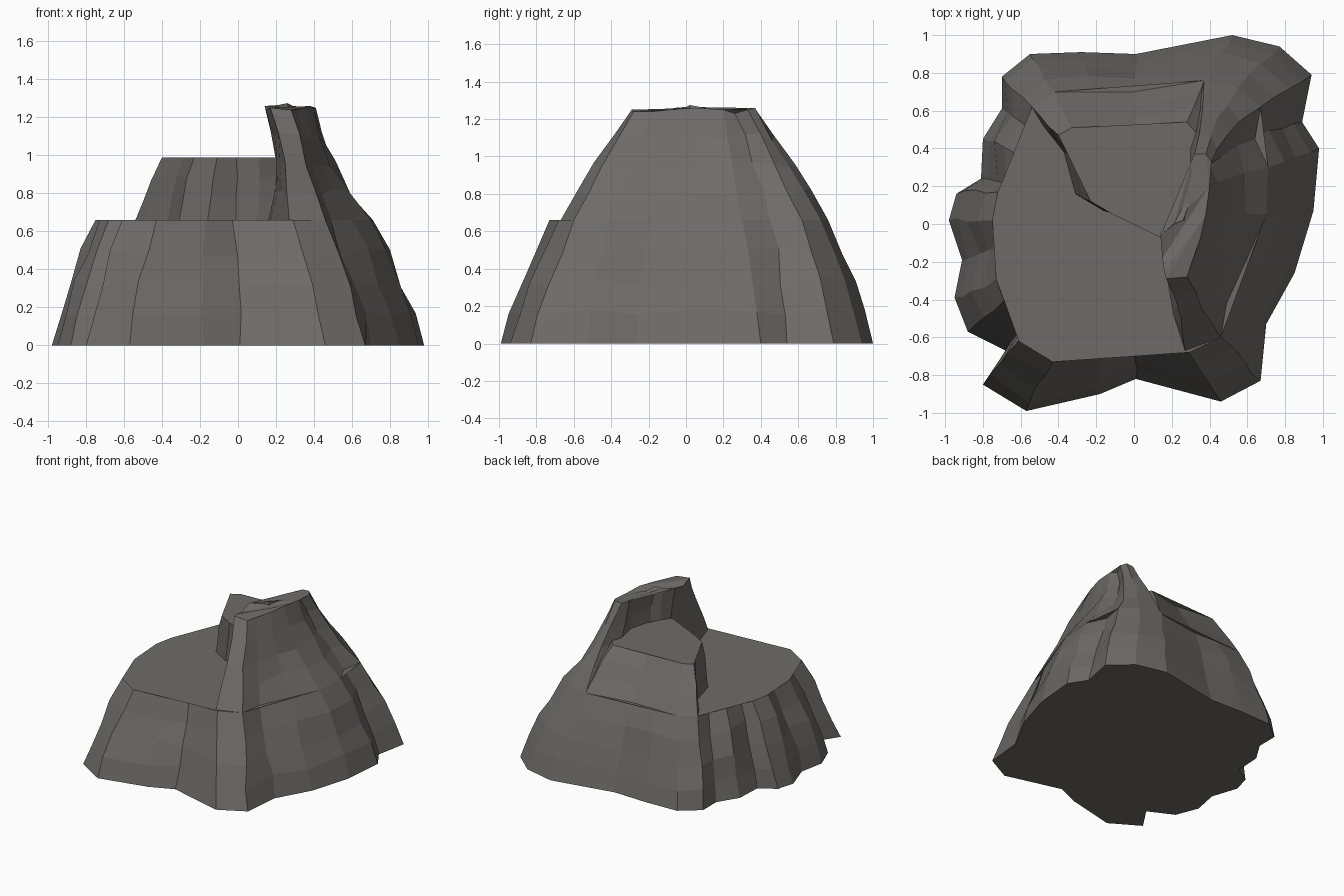
import bpy, bmesh, math, random

random.seed(4)
stone = bpy.data.materials.new("dark grey stone")
stone.diffuse_color = (0.155, 0.148, 0.142, 1)


def loft(name, cols, z0, z1, steps, bend=(0, 0), rough=0.012, peaks=None, cap_bottom=False):
    """Rock tier: columns (x0, y0, x1, y1) run from z0 to z1, with bent, roughened rings."""
    bm = bmesh.new()
    n = len(cols)
    cx = sum(c[0] for c in cols) / n
    rings = []
    for k in range(steps + 1):
        u = k / steps
        ring = []
        for i, (x0, y0, x1, y1) in enumerate(cols):
            x, y = x0 + (x1 - x0) * u, y0 + (y1 - y0) * u
            z = z0 + (z1 - z0) * u
            if 0 < k < steps:
                arch = 4 * u * (1 - u)
                x += bend[0] * arch * max(-1, min(1, (x0 - cx) * 4))
                y += bend[1] * arch * max(-1, min(1, y0 * 3))
                x += random.uniform(-rough, rough)
                y += random.uniform(-rough, rough)
                z += random.uniform(-rough, rough) * 2
            elif k == steps and peaks:
                z += peaks[i]
            ring.append(bm.verts.new((x, y, z)))
        rings.append(ring)
    for a, b in zip(rings, rings[1:]):
        for i in range(n):
            j = (i + 1) % n
            bm.faces.new((a[i], a[j], b[j], b[i]))
    caps = [bm.faces.new(rings[-1])]
    if cap_bottom:
        caps.append(bm.faces.new(rings[0][::-1]))
    bmesh.ops.triangulate(bm, faces=caps, ngon_method='EAR_CLIP')
    me = bpy.data.meshes.new(name)
    bm.to_mesh(me)
    bm.free()
    me.materials.append(stone)
    ob = bpy.data.objects.new(name, me)
    bpy.context.collection.objects.link(ob)
    return ob


# Broad lower tier with a folded outline
loft("lower_cliff", [
    (-.57, -.99, -.43, -.73), (-.18, -.90, -.17, -.67), (.01, -.82, -.03, -.585),
    (.46, -.94, .29, -.68), (.67, -.83, .46, -.60), (.70, -.53, .49, -.42),
    (.85, -.26, .60, -.18), (.95, .07, .70, .05), (.98, .40, .71, .30),
    (.89, .54, .64, .45), (.94, .79, .67, .62), (.77, .94, .55, .72),
    (.52, 1.0, .37, .76), (.01, .90, 0, .70), (-.28, .91, -.20, .71),
    (-.55, .90, -.42, .70), (-.70, .78, -.54, .62), (-.70, .61, -.54, .48),
    (-.80, .45, -.62, .37), (-.81, .24, -.62, .19), (-.94, .16, -.72, .17),
    (-.98, .02, -.75, .02), (-.91, -.19, -.70, -.12), (-.95, -.39, -.73, -.29),
    (-.88, -.57, -.68, -.40), (-.68, -.67, -.54, -.48), (-.80, -.85, -.61, -.62),
], 0, .66, 4, bend=(.018, .018), cap_bottom=True)

# Middle ledge at the back left, with a steep jagged front
loft("middle_ledge", [
    (-.54, .62, -.40, .47), (-.48, .52, -.38, .45), (-.37, .38, -.29, .30),
    (-.31, .16, -.23, .12), (-.16, .07, -.11, .05), (-.01, .11, -.01, .10),
    (.10, .04, .11, .03), (.22, -.10, .20, -.10), (.50, .20, .36, .20),
    (.50, .58, .38, .42), (.37, .76, .28, .54), (0, .70, 0, .48), (-.42, .70, -.33, .51),
], .66, .99, 3, bend=(.01, .005), rough=.007)

# Tall curved ridge along the right side
loft("upper_ridge", [
    (.27, -.67, .17, -.29), (.46, -.60, .28, -.28), (.49, -.42, .31, -.18),
    (.60, -.18, .35, -.08), (.70, .05, .38, .05), (.71, .30, .40, .20),
    (.64, .45, .38, .26), (.67, .62, .41, .33), (.55, .72, .38, .37),
    (.37, .76, .32, .37), (.20, .50, .30, .30), (.28, .25, .33, .21),
    (.28, .05, .26, .02), (.21, -.05, .21, 0), (.16, -.10, .14, -.06),
    (.17, -.25, .15, -.18), (.21, -.48, .16, -.25),
], .66, 1.25, 4, bend=(-.05, .005), rough=.010,
    peaks=[0, -.01, -.01, 0, .01, 0, -.02, 0, .01, .005, .01, -.01, .025, .015, .01, -.02, 0])
